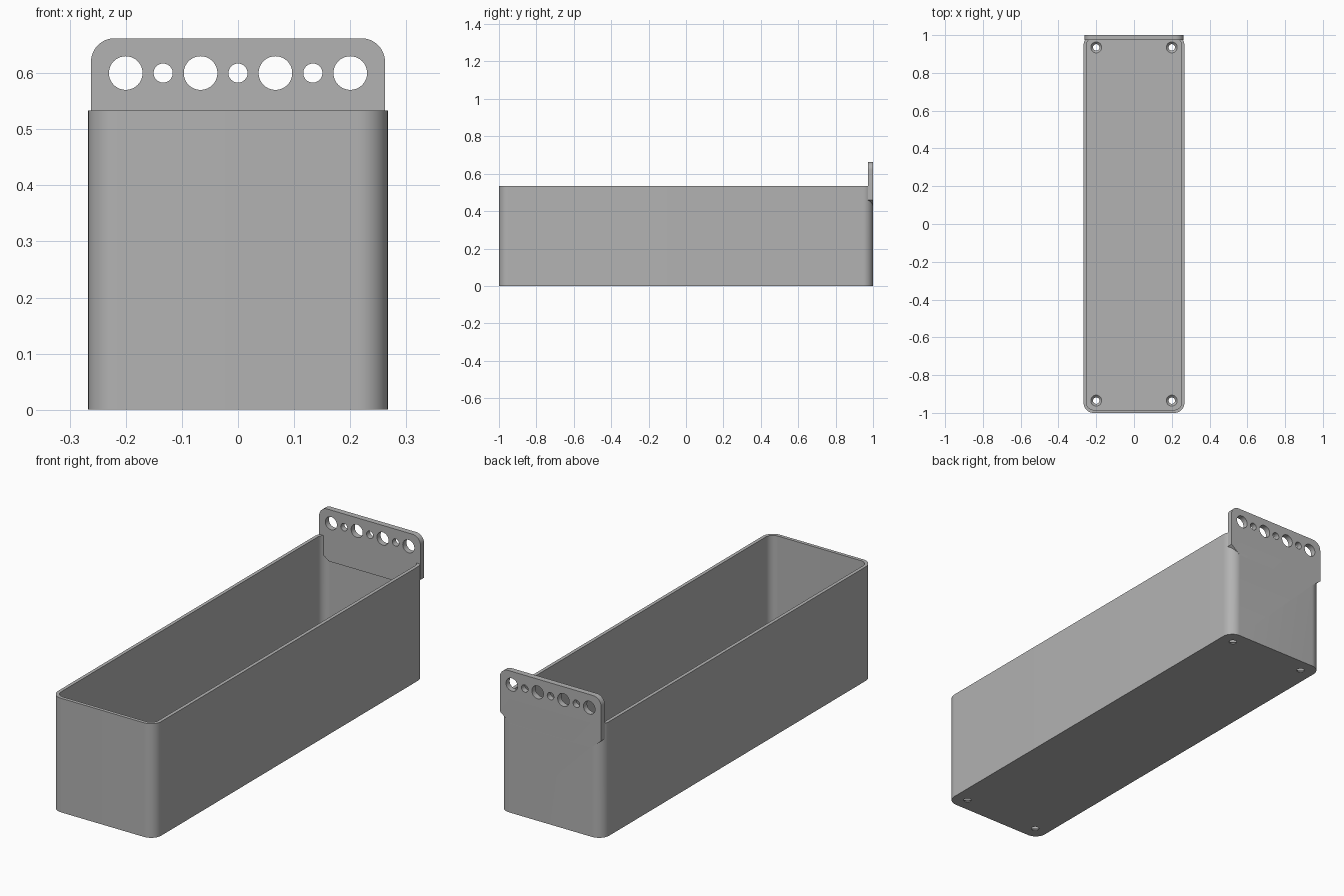
import bpy, bmesh
from math import sin, cos, pi, radians
from mathutils import Matrix, Vector

if "Cube" in bpy.data.objects:
    bpy.data.objects.remove(bpy.data.objects["Cube"])

grey = bpy.data.materials.new("grey_plastic")
grey.use_nodes = True
colour = (0.45, 0.45, 0.45, 1)
grey.diffuse_color = colour
grey.node_tree.nodes["Principled BSDF"].inputs["Base Color"].default_value = colour

HALF_W, HALF_L, HEIGHT = 0.267, 1.0, 0.533
WALL, CORNER = 0.016, 0.053
PLATE_W, PLATE_TOP, PLATE_T = 0.262, 0.662, 0.027


def arc(cx, cy, r, start, steps=12):
    """Quarter circle, anticlockwise from the start angle."""
    return [(cx + r * cos(start + pi / 2 * i / steps),
             cy + r * sin(start + pi / 2 * i / steps)) for i in range(steps + 1)]


def rounded_rect(w, l, r):
    signs = [(1, 1), (-1, 1), (-1, -1), (1, -1)]
    return [p for i, (sx, sy) in enumerate(signs)
            for p in arc(sx * (w - r), sy * (l - r), r, i * pi / 2)]


def to_object(name, bm):
    bmesh.ops.recalc_face_normals(bm, faces=bm.faces)
    mesh = bpy.data.meshes.new(name)
    bm.to_mesh(mesh)
    bm.free()
    mesh.materials.append(grey)
    obj = bpy.data.objects.new(name, mesh)
    bpy.context.collection.objects.link(obj)
    return obj


def prism(name, points, offset):
    """Extrude a closed 3D outline along an offset."""
    bm = bmesh.new()
    face = bm.faces.new([bm.verts.new(p) for p in points])
    out = bmesh.ops.extrude_face_region(bm, geom=[face], use_keep_orig=True)
    bmesh.ops.translate(bm, vec=Vector(offset),
                        verts=[v for v in out["geom"] if isinstance(v, bmesh.types.BMVert)])
    return to_object(name, bm)


def cone(name, centre, r1, r2, depth, rotation=None):
    bm = bmesh.new()
    bmesh.ops.create_cone(bm, cap_ends=True, segments=40, radius1=r1, radius2=r2, depth=depth,
                          matrix=Matrix.Translation(centre) @ (rotation or Matrix()))
    return to_object(name, bm)


def combine(target, tool, operation):
    mod = target.modifiers.new("combine", "BOOLEAN")
    mod.operation, mod.solver, mod.object = operation, "EXACT", tool
    graph = bpy.context.evaluated_depsgraph_get()
    mesh = bpy.data.meshes.new_from_object(target.evaluated_get(graph))
    target.modifiers.clear()
    target.data = mesh
    bpy.data.objects.remove(tool)


# Open tray with rounded vertical corners
tray = prism("tray", [(x, y, 0) for x, y in rounded_rect(HALF_W, HALF_L, CORNER)], (0, 0, HEIGHT))
cavity = prism("cavity", [(x, y, WALL) for x, y in
                          rounded_rect(HALF_W - WALL, HALF_L - WALL, CORNER - WALL)], (0, 0, 1))
combine(tray, cavity, "DIFFERENCE")

# Hanging plate: rounded top, tapered foot that runs into the back wall
r = 0.042
outline = (arc(PLATE_W - r, PLATE_TOP - r, r, 0) + arc(r - PLATE_W, PLATE_TOP - r, r, pi / 2)
           + [(-PLATE_W, 0.46), (-0.213, 0.42), (0.213, 0.42), (PLATE_W, 0.46)])
plate = prism("hanging_plate", [(x, HALF_L, z) for x, z in outline], (0, -PLATE_T, 0))
combine(tray, plate, "UNION")

# Row of alternating large and small holes
turn = Matrix.Rotation(radians(90), 4, "X")
for i in range(-3, 4):
    size = 0.03 if i % 2 else 0.017
    combine(tray, cone("hole", (i * 0.0667, 1, 0.6), size, size, 0.2, turn), "DIFFERENCE")

# Countersunk screw holes in the floor
for sx in (-1, 1):
    for sy in (-1, 1):
        x, y = sx * 0.2, sy * 0.935
        combine(tray, cone("screw_hole", (x, y, 0), 0.017, 0.017, 0.1), "DIFFERENCE")
        combine(tray, cone("countersink", (x, y, 0.014), 0.016, 0.038, 0.022), "DIFFERENCE")

# Smooth corners, sharp edges
bpy.ops.object.select_all(action="DESELECT")
tray.select_set(True)
bpy.context.view_layer.objects.active = tray
bpy.ops.object.shade_smooth_by_angle(angle=radians(30))
